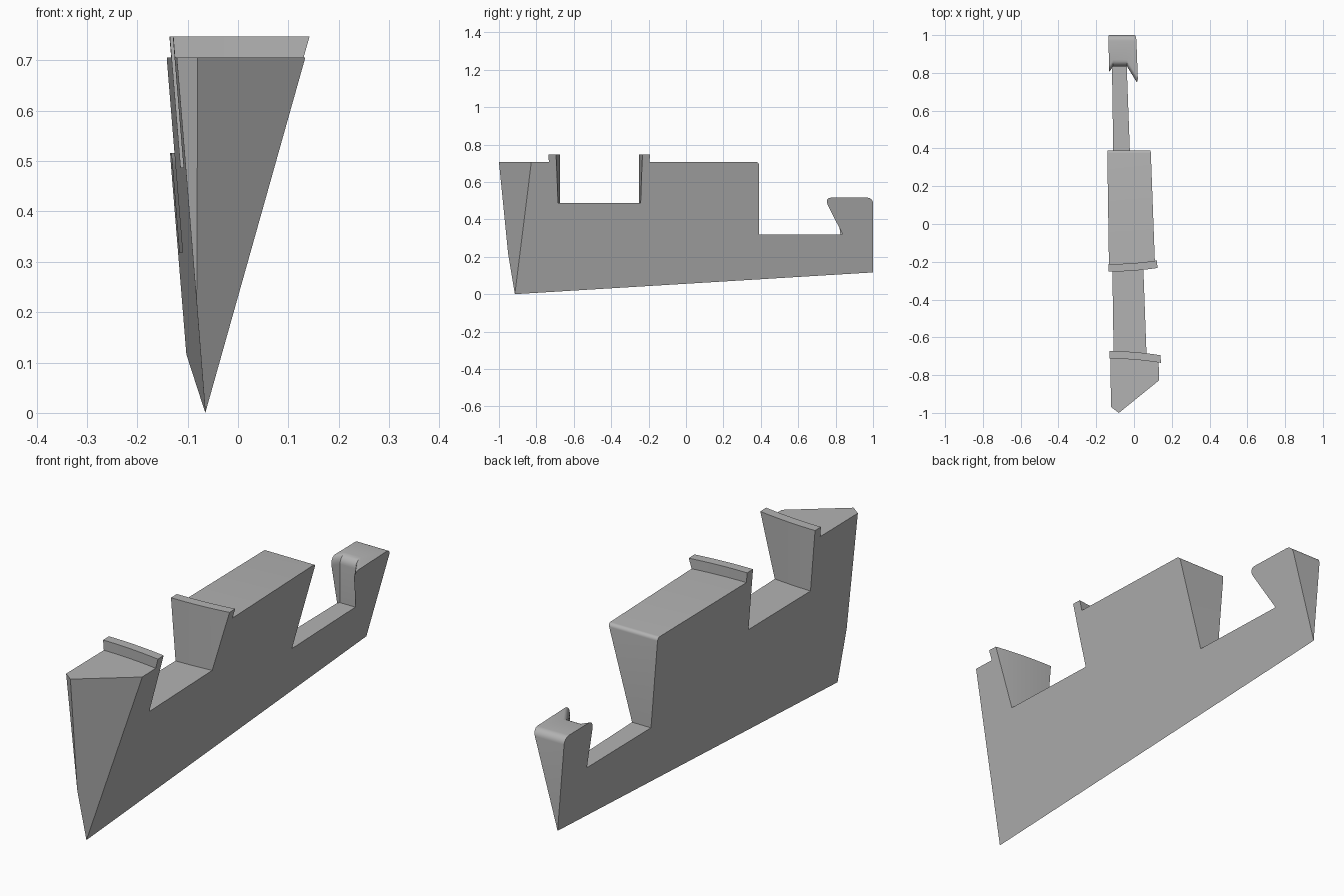
import bpy, bmesh, math
from mathutils import Vector

cube = bpy.data.objects.get("Cube")
if cube:
    bpy.data.objects.remove(cube, do_unlink=True)

grey = bpy.data.materials.new("plain grey")
grey.use_nodes = True
grey.diffuse_color = (0.45, 0.45, 0.45, 1)
grey.node_tree.nodes["Principled BSDF"].inputs["Base Color"].default_value = (0.45, 0.45, 0.45, 1)


# How a profile point shifts along y across the width
def bow(x):
    return 0.3 * (x + 0.13) ** 2


def horn(x):
    return -1.5 * max(0, -0.11 - x) - 1.65 * max(0, x + 0.037)


SHIFT = {"fixed": lambda x: 0, "front_lip": lambda x: -bow(x),
         "rear_lip": bow, "hook": horn}


def arc(cy, cz, r, start, end, kind, n=6):
    angles = [math.radians(start + (end - start) * i / n) for i in range(n + 1)]
    return [(cy + r * math.cos(a), cz + r * math.sin(a), kind) for a in angles]


# Side profile (y, z, shift), from the front over the top to the back
profile = [(-1.2, -0.2, "fixed"), (-1.2, 0.71, "fixed"),
           (-0.713, 0.71, "front_lip"), (-0.713, 0.752, "front_lip"),
           (-0.673, 0.752, "front_lip"), (-0.673, 0.492, "front_lip"),
           (-0.252, 0.492, "rear_lip"), (-0.252, 0.752, "rear_lip"),
           (-0.212, 0.752, "rear_lip"), (-0.212, 0.71, "rear_lip")]
profile += arc(0.375, 0.695, 0.015, 90, 0, "fixed")
profile += [(0.39, 0.323, "fixed"), (0.835, 0.323, "hook")]
profile += arc(0.87, 0.485, 0.035, 180, 90, "hook")
profile += arc(0.97, 0.49, 0.03, 90, 0, "fixed")
profile += [(1.0, -0.2, "fixed")]

# Loft the profile across the width
stations = sorted([-0.2 + 0.025 * i for i in range(17)] + [-0.11, -0.037])
bm = bmesh.new()
rings = [[bm.verts.new((x, y + SHIFT[k](x), z)) for y, z, k in profile] for x in stations]
count = len(profile)
for a, b in zip(rings, rings[1:]):
    for i in range(count):
        j = (i + 1) % count
        bm.faces.new((a[i], a[j], b[j], b[i]))
bm.faces.new(rings[0])
bm.faces.new(rings[-1][::-1])
bmesh.ops.recalc_face_normals(bm, faces=bm.faces[:])


# Trim the block to its wedge section and pointed front
def trim(point, normal):
    cut = bmesh.ops.bisect_plane(bm, geom=bm.verts[:] + bm.edges[:] + bm.faces[:], dist=1e-6,
                                 plane_co=point, plane_no=normal, clear_outer=True)
    edges = [e for e in cut["geom_cut"] if isinstance(e, bmesh.types.BMEdge)]
    bmesh.ops.holes_fill(bm, edges=edges, sides=0)


def trim_through(a, b, c, inside=Vector((-0.06, 0, 0.3))):
    a, b, c = Vector(a), Vector(b), Vector(c)
    normal = (b - a).cross(c - a).normalized()
    trim(a, -normal if normal.dot(inside - a) > 0 else normal)


trim((-0.1, 0, 0), Vector((1, 0.037, -0.286)).normalized())
trim((-0.078, 0, 0), Vector((-1, -0.0147, -0.0815)).normalized())
tip = (-0.08, -1.0, 0.71)
trim_through(tip, (0.13, -0.83, 0.71), (-0.065, -0.915, 0.005))
trim_through(tip, (-0.12, -0.97, 0.71), (-0.082, -0.951, 0.22))

bmesh.ops.remove_doubles(bm, verts=bm.verts[:], dist=1e-5)
bmesh.ops.dissolve_limit(bm, angle_limit=0.005, verts=bm.verts[:], edges=bm.edges[:])
bmesh.ops.recalc_face_normals(bm, faces=bm.faces[:])

# Move onto the ground
low = min(v.co.z for v in bm.verts)
bmesh.ops.translate(bm, verts=bm.verts[:], vec=(0, 0, -low))

mesh = bpy.data.meshes.new("wedge_block")
bm.to_mesh(mesh)
bm.free()
block = bpy.data.objects.new("wedge_block", mesh)
bpy.context.collection.objects.link(block)
mesh.materials.append(grey)

bpy.ops.object.select_all(action="DESELECT")
block.select_set(True)
bpy.context.view_layer.objects.active = block
bpy.ops.object.shade_smooth_by_angle(angle=math.radians(25))
